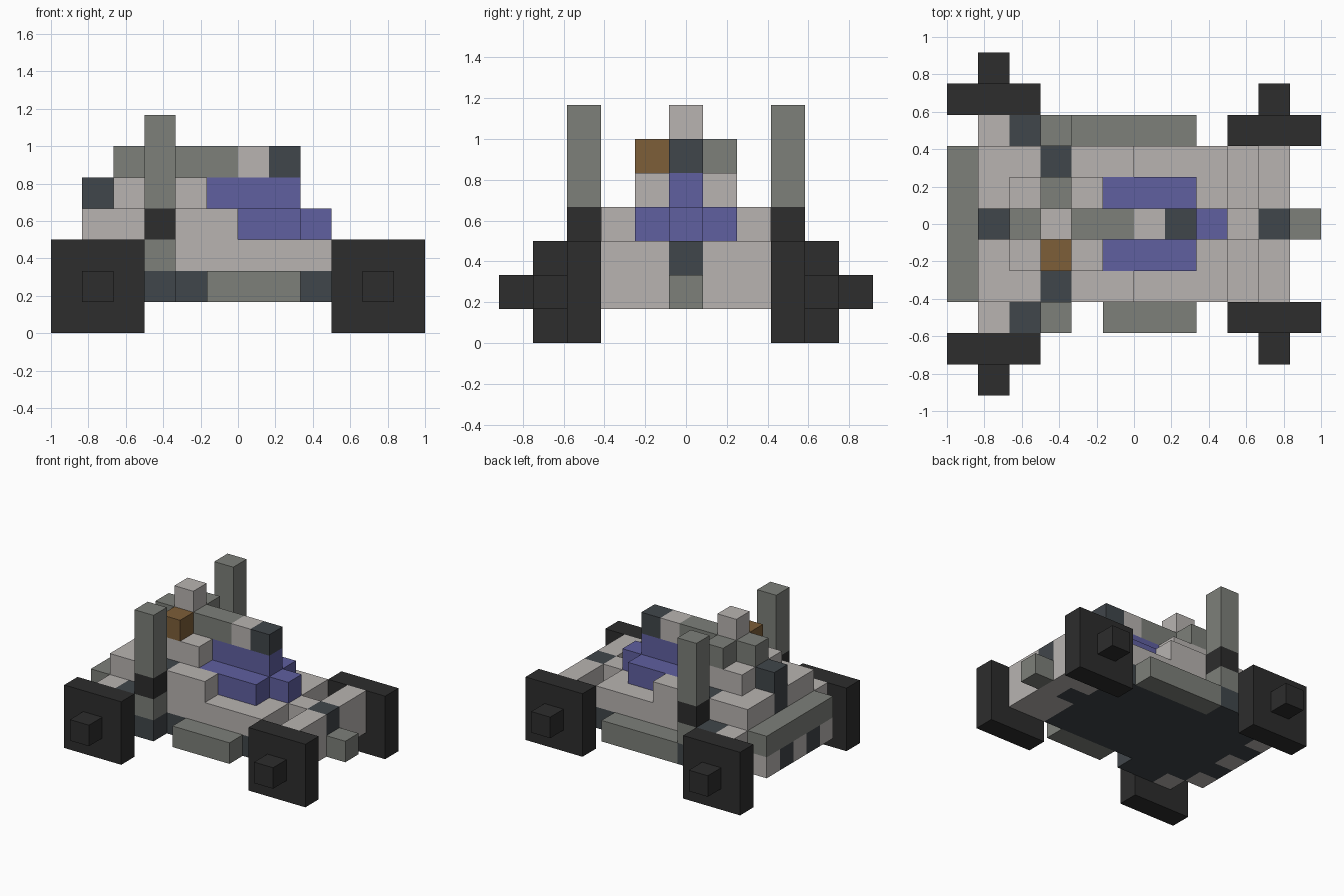
import bpy
import bmesh
from mathutils import Vector

if "Cube" in bpy.data.objects:
    bpy.data.objects.remove(bpy.data.objects["Cube"], do_unlink=True)

U = 1 / 6  # edge of one block


def make_material(name, rgb):
    mat = bpy.data.materials.new(name)
    mat.use_nodes = True
    color = (*rgb, 1)
    mat.diffuse_color = color
    mat.node_tree.nodes["Principled BSDF"].inputs["Base Color"].default_value = color
    return mat


light = make_material("light_grey", (0.48, 0.455, 0.44))
grey = make_material("mid_grey", (0.205, 0.215, 0.193))
slate = make_material("dark_slate", (0.051, 0.061, 0.069))
black = make_material("tyre_black", (0.026, 0.026, 0.026))
blue = make_material("canopy_blue", (0.115, 0.115, 0.352))
brown = make_material("brown", (0.205, 0.112, 0.04))


def box(name, mat, xs, ys, zs):
    """Box covering inclusive block ranges; x counts from the rear, y from the middle."""
    lo = Vector((xs[0] - 6, ys[0] - 0.5, zs[0])) * U
    hi = Vector((xs[-1] - 5, ys[-1] + 0.5, zs[-1] + 1)) * U
    bm = bmesh.new()
    bmesh.ops.create_cube(bm, size=1)
    for v in bm.verts:
        v.co = Vector((c + 0.5) * (h - l) + l for c, l, h in zip(v.co, lo, hi))
    mesh = bpy.data.meshes.new(name)
    bm.to_mesh(mesh)
    bm.free()
    mesh.materials.append(mat)
    obj = bpy.data.objects.new(name, mesh)
    bpy.context.collection.objects.link(obj)
    return obj


def pair(name, mat, xs, ys, zs):
    """The same box on both sides."""
    box("left_" + name, mat, xs, ys, zs)
    box("right_" + name, mat, xs, [-y for y in reversed(ys)], zs)


# Wheels and hubs
pair("rear_wheel", black, [0, 2], [4], [0, 2])
pair("rear_hub", black, [1], [5], [1])
pair("front_wheel", black, [9, 11], [3], [0, 2])
pair("front_hub", black, [10], [4], [1])

# Rear axle mounts and exhaust stacks
pair("axle_mount", light, [1], [3], [1, 2])
pair("axle_plate", slate, [2], [3], [1, 2])
pair("stack_foot", slate, [3], [3], [1])
pair("stack_base", grey, [3], [3], [2])
pair("stack_ring", black, [3], [3], [3])
pair("stack_pipe", grey, [3], [3], [4, 6])

# Side steps, the left one longer
box("left_step", grey, [4, 7], [3], [1])
box("right_step", grey, [5, 7], [-3], [1])

# Chassis floor with striped tail
box("floor", slate, [1, 8], [-2, 2], [1])
for j in range(-2, 3):
    box("tail_stripe", slate if j % 2 else light, [0], [j], [1])
box("rear_bumper", grey, [0], [-2, 2], [2])

# Deck and nose
box("deck", light, [1, 8], [-2, 2], [2])
box("nose_keel", slate, [9], [0], [1])
box("nose_bridge", light, [9], [0], [2])
pair("nose_floor", light, [9], [1, 2], [1])
box("nose_front", light, [10], [-2, 2], [1])
pair("nose_top", light, [10], [1, 2], [2])
box("nose_badge", slate, [10], [0], [2])
box("nose_tip", grey, [11], [0], [1])

# Rear upper body
pair("rear_body", light, [1, 2], [1, 2], [3])
box("rear_body_core", light, [2], [0], [3])
box("rear_spine", slate, [1], [0], [3, 4])
pair("stack_brace", slate, [3], [2], [3])
box("engine_block", light, [3, 4], [-1, 1], [3])
pair("cockpit_wall", light, [4, 5], [2], [3])
box("cabin", light, [2, 4], [-1, 1], [4])

# Blue canopy
box("canopy_lower", blue, [5, 7], [-1, 1], [3])
box("canopy_nose", blue, [8], [0], [3])
box("canopy_upper", blue, [5, 7], [0], [4])

# Roof ridge with turret
box("roof_ridge", grey, [2, 5], [0], [5])
box("roof_band", light, [6], [0], [5])
box("roof_tip", slate, [7], [0], [5])
box("roof_pod_left", grey, [3], [1], [5])
box("roof_pod_right", brown, [3], [-1], [5])
box("roof_cap", light, [3], [0], [6])
